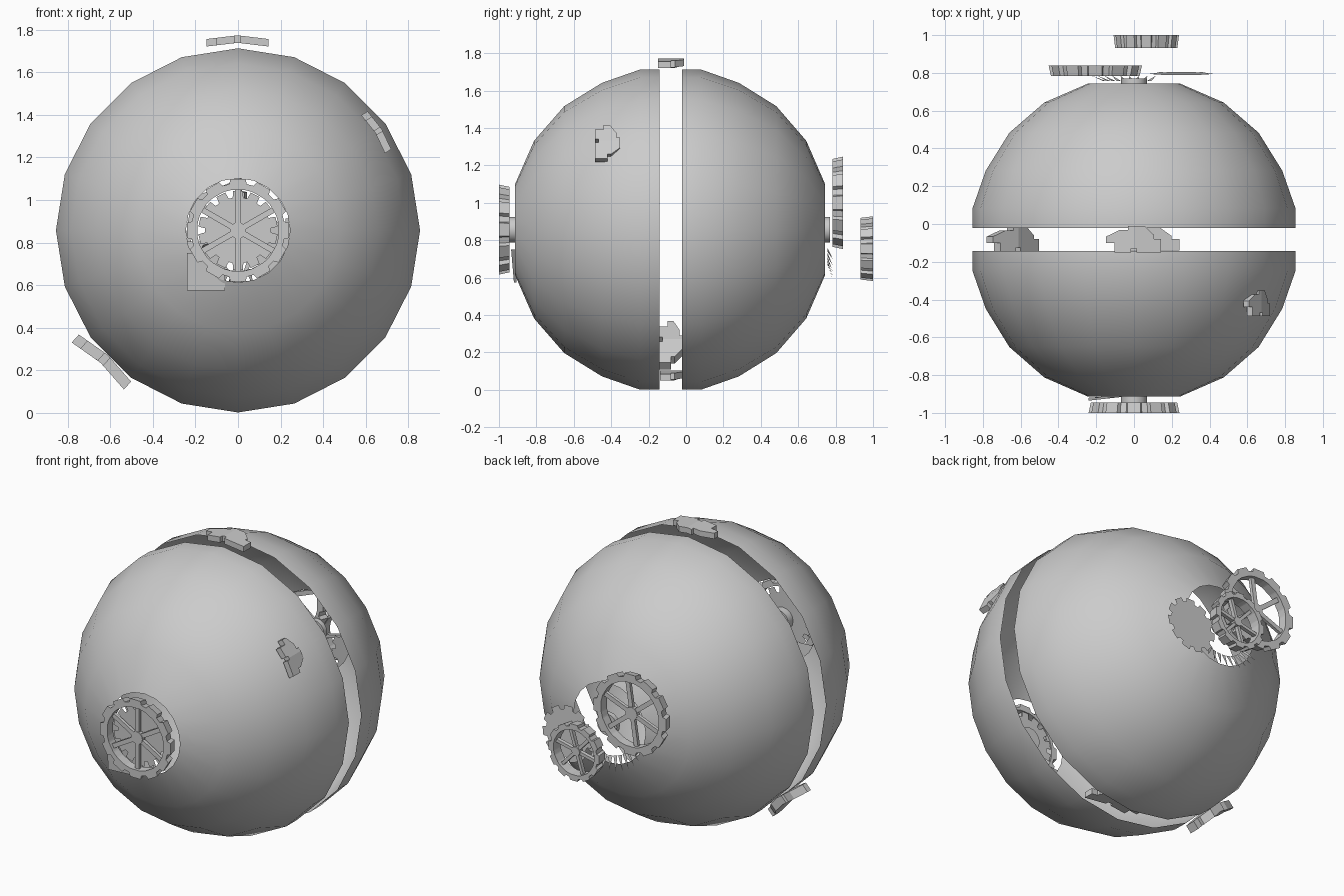
import bpy, bmesh, math
from mathutils import Matrix, Vector

if "Cube" in bpy.data.objects:
    bpy.data.objects.remove(bpy.data.objects["Cube"])

ZC = 0.857  # height of the sphere centre


def finish(bm, name, matrix=None, smooth=False):
    if matrix:
        bm.transform(matrix)
    bmesh.ops.recalc_face_normals(bm, faces=bm.faces)
    me = bpy.data.meshes.new(name)
    bm.to_mesh(me)
    bm.free()
    ob = bpy.data.objects.new(name, me)
    bpy.context.collection.objects.link(ob)
    if smooth:
        bpy.context.view_layer.objects.active = ob
        ob.select_set(True)
        bpy.ops.object.shade_smooth_by_angle(angle=math.radians(35))
        ob.select_set(False)
    return ob


def shell(name, profile, n=20):
    # open surface of revolution about the y axis, points are (radius, y)
    bm = bmesh.new()
    rings = [[bm.verts.new((r * math.cos(math.tau * i / n), y, ZC + r * math.sin(math.tau * i / n)))
              for i in range(n)] for r, y in profile]
    for a, b in zip(rings, rings[1:]):
        for i in range(n):
            j = (i + 1) % n
            bm.faces.new((a[i], a[j], b[j], b[i]))
    return finish(bm, name, smooth=True)


def tooth_outline(root, tip, n):
    # closed outline with n square teeth
    pts = []
    for k in range(n):
        for f, r in ((-0.36, root), (-0.28, tip), (0.28, tip), (0.36, root)):
            a = math.tau * (k + f) / n + math.pi / 2
            pts.append((r * math.cos(a), r * math.sin(a), a))
    return pts


def box(bm, size, matrix):
    bmesh.ops.create_cube(bm, size=1, matrix=matrix @ Matrix.Diagonal((*size, 1)))


def wheel(name, loc, r, depth, front, turn=0):
    # toothed rim, flared towards its outer side (front = -1 or 1 along y)
    bm = bmesh.new()
    outline = tooth_outline(r * 0.91, r, 12)
    n = len(outline)
    loops = []
    for y, s in ((front * depth / 2, 1), (-front * depth / 2, 0.95)):
        loops.append([bm.verts.new((x * s, y, z * s)) for x, z, a in outline])
        loops.append([bm.verts.new((0.79 * r * math.cos(a), y, 0.79 * r * math.sin(a)))
                      for x, z, a in outline])
    oa, ia, ob, ib = loops
    for p, q in ((oa, ia), (ia, ib), (ib, ob), (ob, oa)):
        for i in range(n):
            j = (i + 1) % n
            bm.faces.new((p[i], p[j], q[j], q[i]))
    # six spokes and a small hub
    for k in range(6):
        rot = Matrix.Rotation(math.pi / 3 * k + turn, 4, 'Y')
        box(bm, (0.11 * r, depth * 0.35, 0.74 * r), rot @ Matrix.Translation((0, 0, 0.44 * r)))
    bmesh.ops.create_cone(bm, cap_ends=True, segments=12, radius1=r * 0.16, radius2=r * 0.16,
                          depth=depth * 0.5, matrix=Matrix.Rotation(math.pi / 2, 4, 'X'))
    return finish(bm, name, Matrix.Translation(loc))


def toothed_disc(name, loc, root, tip, n, tilt=0):
    bm = bmesh.new()
    bm.faces.new([bm.verts.new((x, 0, z)) for x, z, a in tooth_outline(root, tip, n)])
    return finish(bm, name, Matrix.Translation(loc) @ Matrix.Rotation(tilt, 4, 'X'))


def hub(name, y0, y1):
    bm = bmesh.new()
    bmesh.ops.create_cone(bm, cap_ends=True, segments=16, radius1=0.068, radius2=0.068, depth=y1 - y0,
                          matrix=Matrix.Translation((0, (y0 + y1) / 2, ZC)) @ Matrix.Rotation(math.pi / 2, 4, 'X'))
    finish(bm, name, smooth=True)


def fragment(name, loc, angle, length, width, thick=0.035):
    # notched broken plate bent in two; angle turns it about the y axis
    h, w = length / 2, width / 2
    outline = [(-h, -w * .3), (-h * .7, -w * .3), (-h * .7, -w), (-h * .1, -w), (-h * .1, -w * .7),
               (h * .1, -w * .7), (h * .1, -w), (h, -w), (h, 0), (h * .75, 0), (h * .75, w * .3),
               (h * .4, w), (-h * .2, w), (-h * .2, w * .7), (-h * .5, w * .7), (-h, w * .2)]
    bm = bmesh.new()
    bm.faces.new([bm.verts.new((x, y, 0)) for x, y in outline])
    bmesh.ops.bisect_plane(bm, geom=bm.verts[:] + bm.edges[:] + bm.faces[:],
                           plane_co=(0.001, 0, 0), plane_no=(1, 0, 0))
    for v in bm.verts:
        v.co.z -= 0.12 * abs(v.co.x)
    ret = bmesh.ops.extrude_face_region(bm, geom=bm.faces[:])
    for v in ret['geom']:
        if isinstance(v, bmesh.types.BMVert):
            v.co.z += thick
    finish(bm, name, Matrix.Translation(loc) @ Matrix.Rotation(angle, 4, 'Y'))


# two hollow half spheres, open at the pole and at the gap
half = [(0.855, 0), (0.855, 0.105), (0.813 * 0.965, 0.305), (0.66, 0.505), (0.475, 0.665), (0.245, 0.765)]
shell("back_half_shell", [(r, y - 0.022) for r, y in half])
shell("front_half_shell", [(r, -0.142 - y * 1.008) for r, y in half])

# front hub assembly
wheel("front_wheel", (0, -0.972, ZC), 0.243, 0.056, -1)
toothed_disc("front_toothed_plate", (0, -0.945, ZC), 0.155, 0.187, 14)
hub("front_hub", -0.945, -0.9)
bm = bmesh.new()
bm.faces.new([bm.verts.new(p) for p in ((-0.24, -0.92, 0.575), (-0.06, -0.905, 0.575),
                                        (-0.06, -0.915, 0.75), (-0.24, -0.935, 0.75))])
finish(bm, "front_loose_plate")

# scattered back assembly
wheel("back_wheel_large", (-0.205, 0.812, 1.0), 0.25, 0.056, 1, 0.15)
wheel("back_wheel_small", (0.065, 0.966, 0.755), 0.175, 0.068, 1, 0.3)
toothed_disc("back_toothed_plate", (0.25, 0.797, 0.745), 0.145, 0.17, 11, math.radians(3))
hub("back_hub", 0.74, 0.77)

# torn fringe hanging below the back hub
bm = bmesh.new()
for k in range(9):
    a = math.radians(215 + 10 * k)
    pts = [(a - 0.07, 0.19, 0.757), (a + 0.07, 0.19, 0.757), (a, 0.275, 0.785)]
    bm.faces.new([bm.verts.new((r * math.cos(t), y, ZC + r * math.sin(t))) for t, r, y in pts])
finish(bm, "back_torn_fringe")

# broken plates around the gap and on the front shell
fragment("top_fragment", (-0.002, -0.08, 1.738), 0, 0.29, 0.14)
fragment("lower_left_fragment", (-0.645, -0.08, 0.235), math.radians(42), 0.33, 0.13, 0.05)
fragment("bottom_fragment", (0.07, -0.08, 0.07), 0, 0.34, 0.12)
fragment("right_fragment", (0.645, -0.42, 1.315), math.radians(58), 0.21, 0.135)
